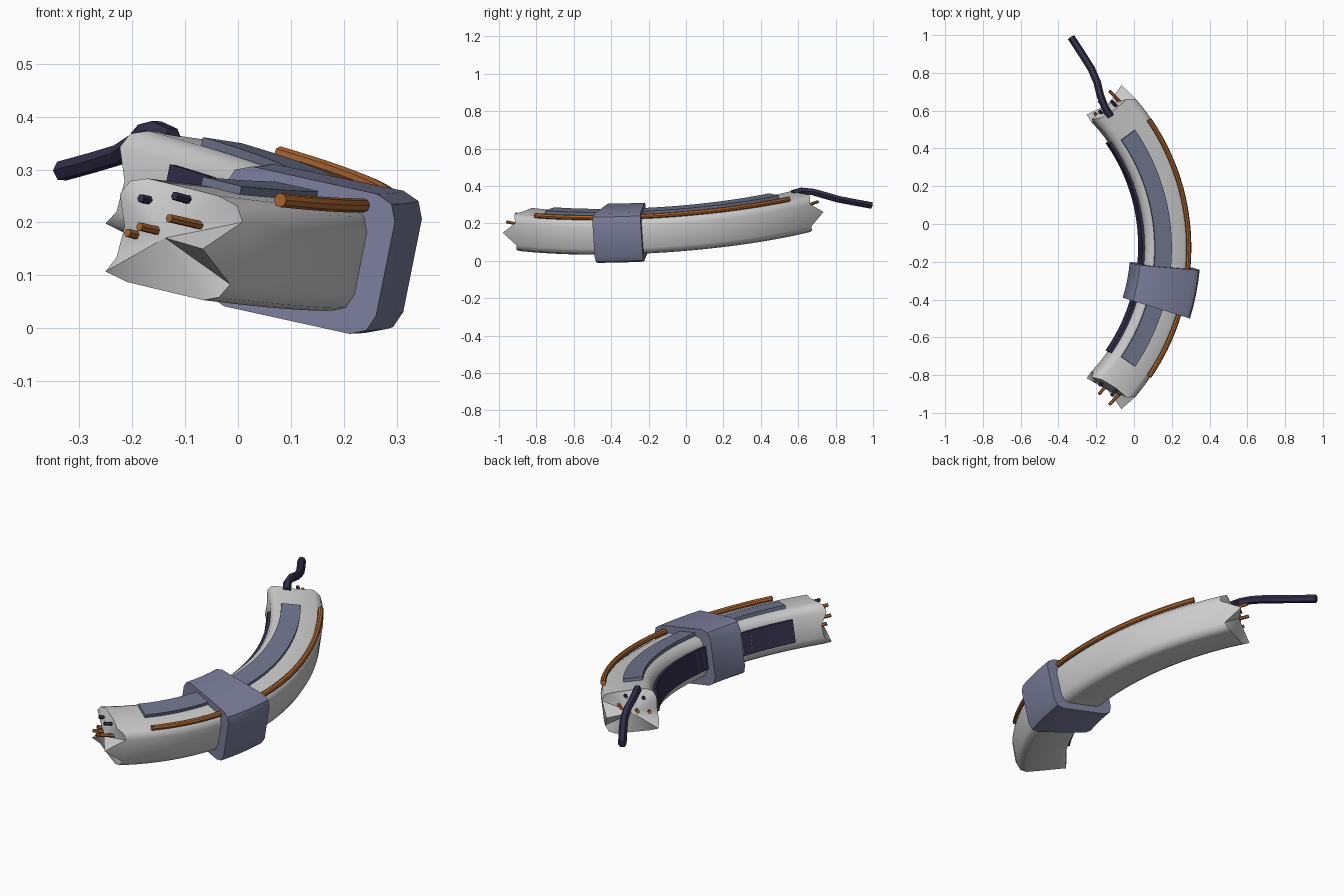
import bpy, bmesh, math
from mathutils import Matrix, Vector

if "Cube" in bpy.data.objects:
    bpy.data.objects.remove(bpy.data.objects["Cube"])

# Tilted frame of the ring: angle 0 points to +x, height is along the ring axis
FRAME = (Matrix.Translation((-0.895, -0.133, 0.371))
         @ Matrix.Rotation(math.atan(0.065), 4, 'X')
         @ Matrix.Rotation(math.atan(0.2), 4, 'Y'))


def material(name, color):
    m = bpy.data.materials.new(name)
    m.diffuse_color = (*color, 1)
    m.use_nodes = True
    m.node_tree.nodes["Principled BSDF"].inputs["Base Color"].default_value = m.diffuse_color
    return m


BLUE = material("blue_grey", (0.20, 0.21, 0.33))
SLATE = material("slate", (0.16, 0.18, 0.27))
DARK = material("dark", (0.035, 0.03, 0.075))
ORANGE = material("orange", (0.40, 0.13, 0.03))


def P(r, h, deg):
    a = math.radians(deg)
    return FRAME @ Vector((r * math.cos(a), r * math.sin(a), h))


def section(r0, r1, h0, h1, bevel):
    """Rounded rectangle: three points per corner plus one per side."""
    corners = [(r1 - bevel, h0 + bevel, -90), (r1 - bevel, h1 - bevel, 0),
               (r0 + bevel, h1 - bevel, 90), (r0 + bevel, h0 + bevel, 180)]
    pts = []
    for i, (r, h, a) in enumerate(corners):
        for k in range(3):
            t = math.radians(a + 45 * k)
            pts.append((r + bevel * math.cos(t), h + bevel * math.sin(t)))
        side = [((r1, (h0 + h1) / 2)), ((r0 + r1) / 2, h1),
                (r0, (h0 + h1) / 2), ((r0 + r1) / 2, h0)]
        pts.append(side[i])
    return pts


def sweep(name, pts, a0, a1, steps, mat=None, torn=None, angle=40):
    """Sweep a section round the ring; torn gives extra degrees at both ends."""
    bm = bmesh.new()
    rings = []
    for s in range(steps + 1):
        t = s / steps
        ring = []
        for i, (r, h) in enumerate(pts):
            d = 0
            if torn and s in (0, steps):
                d = torn[i] * (-1 if s == 0 else 1)
            ring.append(bm.verts.new(P(r, h, a0 + (a1 - a0) * t + d)))
        rings.append(ring)
    n = len(pts)
    for A, B in zip(rings, rings[1:]):
        for i in range(n):
            bm.faces.new((A[i], A[(i + 1) % n], B[(i + 1) % n], B[i]))
    for ring, a in ((rings[0], a0), (rings[-1], a1)):
        if torn:
            r = sum(p[0] for p in pts) / n
            c = bm.verts.new(P(r, 0, a + math.copysign(2, a)))
            for i in range(n):
                bm.faces.new((ring[i], ring[(i + 1) % n], c))
        else:
            bm.faces.new(ring)
    bmesh.ops.recalc_face_normals(bm, faces=bm.faces[:])
    me = bpy.data.meshes.new(name)
    bm.to_mesh(me)
    bm.free()
    ob = bpy.data.objects.new(name, me)
    bpy.context.collection.objects.link(ob)
    if mat:
        me.materials.append(mat)
    finish(ob, angle)
    return ob


def finish(ob, angle):
    bpy.ops.object.select_all(action='DESELECT')
    bpy.context.view_layer.objects.active = ob
    ob.select_set(True)
    if ob.type == 'CURVE':
        bpy.ops.object.convert(target='MESH')
    bpy.ops.object.shade_smooth_by_angle(angle=math.radians(angle))


def tube(name, points, radius, mat, res=1):
    cu = bpy.data.curves.new(name, 'CURVE')
    cu.dimensions = '3D'
    cu.bevel_depth = radius
    cu.bevel_resolution = res
    cu.use_fill_caps = True
    sp = cu.splines.new('POLY')
    sp.points.add(len(points) - 1)
    for p, co in zip(sp.points, points):
        p.co = (*co, 1)
    cu.materials.append(mat)
    ob = bpy.data.objects.new(name, cu)
    bpy.context.collection.objects.link(ob)
    finish(ob, 35 if res > 1 else 25)


def rect(r0, r1, h0, h1):
    return [(r0, h0), (r1, h0), (r1, h1), (r0, h1)]


# Curved body with torn ends
TORN = [-0.5, -1, -1.5, 3, -1.5, -1, 0.3, 0.5, 1.5, 2.5, 3, 1.2, 1.5, 3.5, 1.5, 0.5]
sweep("body", section(0.96, 1.205, -0.1, 0.1, 0.04), -42.5, 42.5, 32, None, TORN, 50)

# Clamp band around the body
sweep("clamp", section(0.912, 1.255, -0.135, 0.135, 0.045), -17.5, -5.5, 4, BLUE, None, 30)

# Raised panel on top and dark channel on the inner side
sweep("top_panel", rect(1.003, 1.094, 0.08, 0.116), -35, 35, 28, SLATE)
sweep("inner_channel", rect(0.946, 0.98, -0.055, 0.055), -35.5, 35.5, 28, DARK)

# Small ribs on the inner channel
for k in range(8):
    a = -22 + k * 3
    sweep(f"channel_rib_{k}", rect(0.943, 0.95, -0.04, 0.04), a, a + 0.25, 1, SLATE)

# Outer conduit along the top edge
tube("outer_conduit", [P(1.187, 0.108, -35 + 70 * i / 32) for i in range(33)], 0.0135, ORANGE, 2)

# Broken wire stubs at both ends: radius position, height, reach, colour
STUBS = [(1.06, 0.005, 4.5, ORANGE), (1.135, 0.035, 4.5, ORANGE), (1.0, -0.015, 2.8, ORANGE),
         (1.02, 0.055, 3.0, DARK), (1.10, 0.075, 2.6, DARK)]
for end, sign in (("front", -1), ("back", 1)):
    for k, (r, h, reach, mat) in enumerate(STUBS):
        tube(f"{end}_wire_{k}", [P(r, h, sign * 41), P(r, h + 0.008, sign * (42.7 + reach))],
             0.0085, mat)

# Loose cable hanging from the back end
tube("loose_cable", [(-0.125, 0.57, 0.36), (-0.155, 0.62, 0.374), (-0.178, 0.68, 0.368),
                     (-0.195, 0.75, 0.348), (-0.225, 0.82, 0.328), (-0.275, 0.90, 0.313),
                     (-0.333, 0.988, 0.297)], 0.02, DARK)
